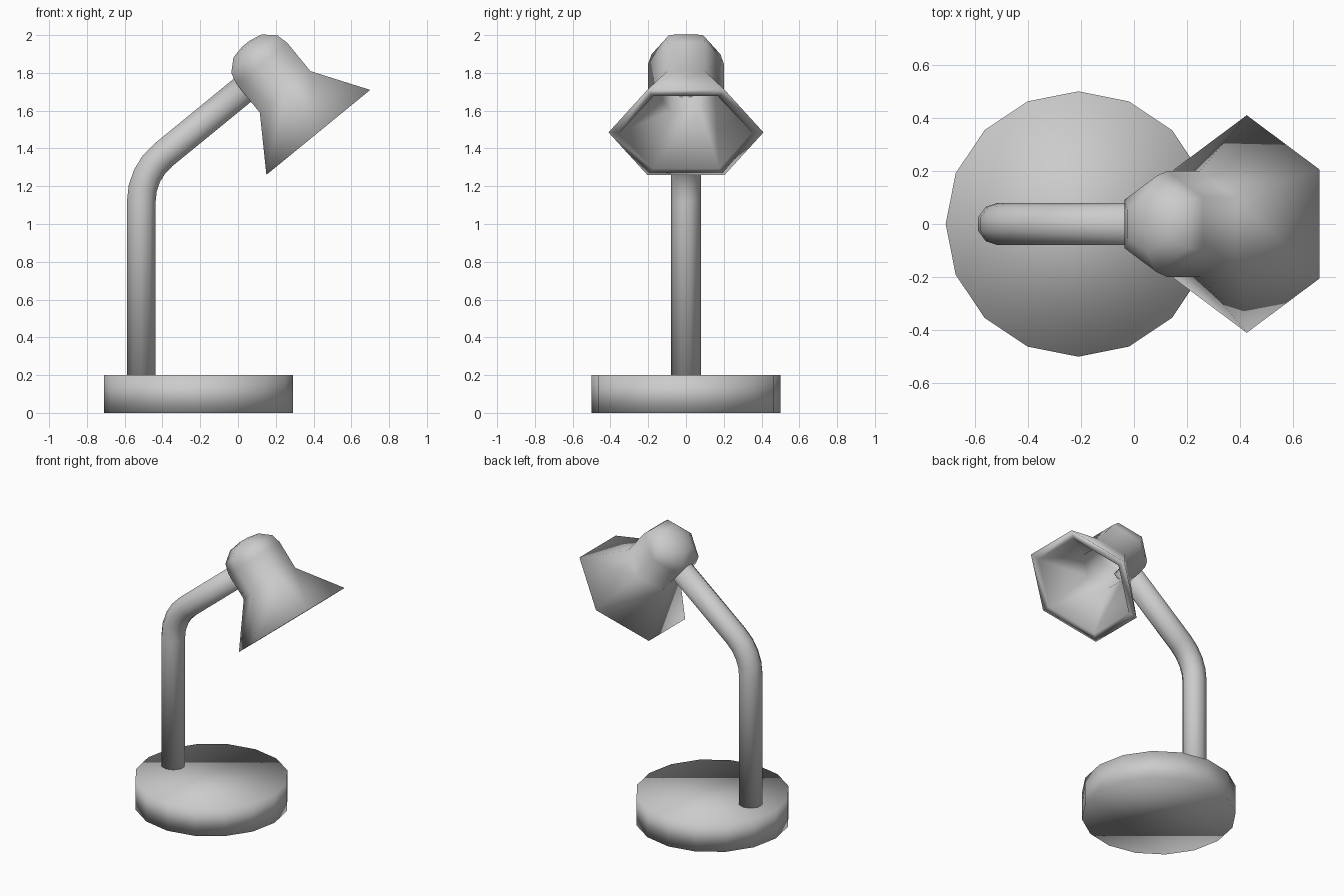
import bpy, bmesh
from math import sin, cos, tan, radians
from mathutils import Vector

if "Cube" in bpy.data.objects:
    bpy.data.objects.remove(bpy.data.objects["Cube"])

Y = Vector((0, 1, 0))


def ring(center, side, radius, n):
    """n-gon around center, spanned by side and Y, with corners on +-Y."""
    pts = []
    for i in range(n):
        a = radians(90 + 360 * i / n)
        pts.append(center + side * (radius * cos(a)) + Y * (radius * sin(a)))
    return pts


def skin(name, rings):
    """Bridge rings into a closed, smooth-shaded body with capped ends."""
    bm = bmesh.new()
    loops = [[bm.verts.new(p) for p in r] for r in rings]
    n = len(loops[0])
    for a, b in zip(loops, loops[1:]):
        for i in range(n):
            j = (i + 1) % n
            bm.faces.new((a[i], a[j], b[j], b[i]))
    bm.faces.new(loops[0])
    bm.faces.new(loops[-1])
    bmesh.ops.remove_doubles(bm, verts=bm.verts, dist=0.0005)
    bmesh.ops.recalc_face_normals(bm, faces=bm.faces)
    for f in bm.faces:
        f.smooth = True
    me = bpy.data.meshes.new(name)
    bm.to_mesh(me)
    bm.free()
    ob = bpy.data.objects.new(name, me)
    bpy.context.collection.objects.link(ob)
    return ob


# base disc
X = Vector((1, 0, 0))
skin("base", [ring(Vector((-0.21, 0, z)), X, 0.5, 16) for z in (0, 0.2)])

# bent arm: upright, arc, then a straight run into the shade
TILT = radians(50.7)
corner = Vector((-0.512, 0, 1.27))
trim = 0.15
bend = trim / tan(TILT / 2)
along = Vector((sin(TILT), 0, cos(TILT)))
path = [(Vector((-0.512, 0, 0.19)), 0)]
for k in range(5):
    t = TILT * k / 4
    path.append((corner + Vector((bend * (1 - cos(t)), 0, bend * sin(t) - trim)), t))
path.append((corner + along * 0.77, TILT))
skin("arm", [ring(p, Vector((cos(t), 0, -sin(t))), 0.08, 10) for p, t in path])

# hollow six-sided shade: (radius, height along its axis from the rim)
profile = [(0.02, 0.385), (0.08, 0.375), (0.14, 0.33), (0.155, 0.46 - 0.17),
           (0.155, 0.26), (0.35, 0.0),
           (0.41, 0.0), (0.2, 0.277), (0.2, 0.472), (0.182, 0.535),
           (0.11, 0.592), (0.03, 0.606)]
# inner dome follows the outer one
profile[:4] = [(0.025, 0.555), (0.08, 0.545), (0.135, 0.505), (0.155, 0.46)]
rim = Vector((0.425, 0, 1.485))
up = Vector((-cos(TILT), 0, sin(TILT)))
skin("shade", [ring(rim + up * h, along, r, 6) for r, h in profile])
